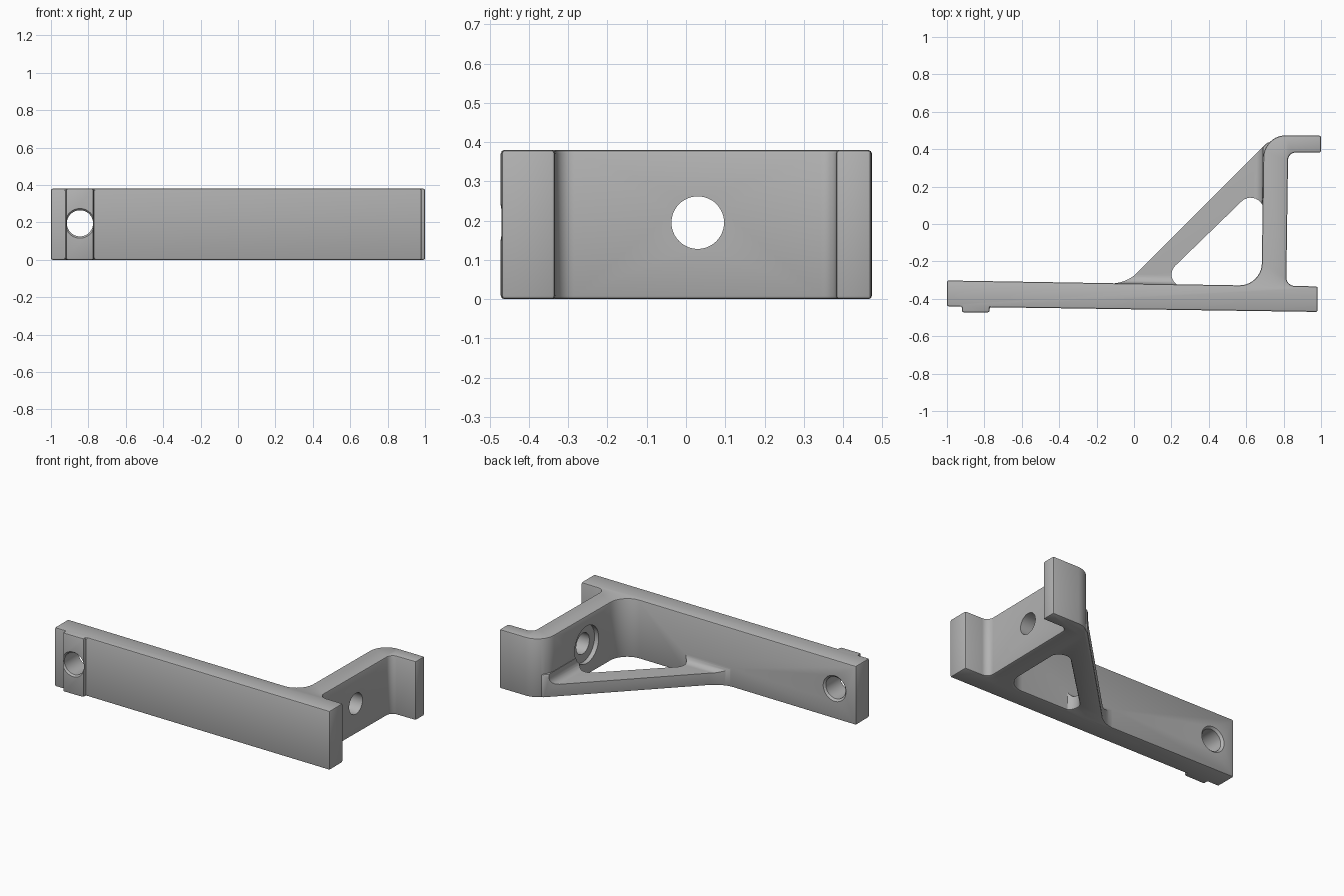
import bpy, bmesh, math
from mathutils import Vector

old = bpy.data.objects.get("Cube")
if old:
    bpy.data.objects.remove(old, do_unlink=True)

HEIGHT = 0.38
MID = 0.195

grey = bpy.data.materials.new("plain grey")
grey.use_nodes = True
grey.diffuse_color = (0.45, 0.45, 0.45, 1)
grey.node_tree.nodes["Principled BSDF"].inputs["Base Color"].default_value = (0.45, 0.45, 0.45, 1)


def rounded(points, steps=10):
    """Outline from (x, y, radius) corners."""
    out = []
    for i, (x, y, r) in enumerate(points):
        p = Vector((x, y))
        if r == 0:
            out.append(p)
            continue
        a = (Vector(points[i - 1][:2]) - p).normalized()
        b = (Vector(points[(i + 1) % len(points)][:2]) - p).normalized()
        half = a.angle(b) / 2
        centre = p + (a + b).normalized() * r / math.sin(half)
        start = p + a * r / math.tan(half) - centre
        end = p + b * r / math.tan(half) - centre
        sweep = math.pi - 2 * half
        for k in range(steps + 1):
            t = k / steps
            v = start * math.sin((1 - t) * sweep) + end * math.sin(t * sweep)
            out.append(centre + v / math.sin(sweep))
    return out


def prism(name, points, z0, z1):
    bm = bmesh.new()
    base = bm.faces.new([bm.verts.new((p.x, p.y, z0)) for p in rounded(points)])
    top = bmesh.ops.extrude_face_region(bm, geom=[base])["geom"]
    bmesh.ops.translate(bm, vec=(0, 0, z1 - z0),
                        verts=[v for v in top if isinstance(v, bmesh.types.BMVert)])
    bmesh.ops.recalc_face_normals(bm, faces=bm.faces)
    mesh = bpy.data.meshes.new(name)
    bm.to_mesh(mesh)
    bm.free()
    mesh.materials.append(grey)
    obj = bpy.data.objects.new(name, mesh)
    bpy.context.collection.objects.link(obj)
    return obj


def apply(obj, mod):
    bpy.context.view_layer.objects.active = obj
    bpy.ops.object.modifier_apply(modifier=mod.name)


def bevel(obj, width, segments):
    mod = obj.modifiers.new("edge", "BEVEL")
    mod.width, mod.segments = width, segments
    mod.limit_method, mod.angle_limit = "ANGLE", math.radians(30)
    apply(obj, mod)


def combine(obj, other, operation):
    mod = obj.modifiers.new("combine", "BOOLEAN")
    mod.operation, mod.object, mod.solver = operation, other, "EXACT"
    apply(obj, mod)
    bpy.data.objects.remove(other, do_unlink=True)


def drill(obj, centre, radius, depth, axis, radius2=None):
    """Cylinder or cone cut along x or y, centred on a point."""
    rot = (0, math.pi / 2, 0) if axis == "x" else (-math.pi / 2, 0, 0)
    bpy.ops.mesh.primitive_cone_add(vertices=48, radius1=radius,
                                    radius2=radius if radius2 is None else radius2,
                                    depth=depth, location=centre, rotation=rot)
    combine(obj, bpy.context.object, "DIFFERENCE")


# Full-height body: long bar with locating pad, upright web, rear flange
body = prism("bracket", [
    (-1, -0.44, 0), (-0.92, -0.44, 0), (-0.92, -0.472, 0), (-0.772, -0.472, 0),
    (-0.772, -0.445, 0), (0.982, -0.47, 0), (0.982, -0.334, 0),
    (0.814, -0.33, 0.045), (0.824, 0.382, 0.04), (1, 0.382, 0), (1, 0.472, 0),
    (0.693, 0.475, 0.12), (0.682, -0.33, 0.12), (-1, -0.302, 0)], 0, HEIGHT)
bevel(body, 0.009, 2)

# Low diagonal brace with a triangular window
brace = prism("brace", [
    (-0.2, -0.37, 0), (0.74, -0.37, 0), (0.74, 0.3, 0), (0.735, 0.437, 0),
    (0.715, 0.437, 0), (-0.04, -0.318, 0.2), (-0.2, -0.318, 0)], 0, 0.15)
window = prism("window_cutter", [
    (0.105, -0.335, 0.065), (0.694, -0.335, 0.12), (0.694, 0.236, 0.07)], -0.1, 0.3)
combine(brace, window, "DIFFERENCE")
bevel(brace, 0.009, 2)

# Lower the brace top, leaving fillets along the bar and the web
relief = prism("relief_cutter", [
    (-0.6, -0.309, 0), (0.681, -0.33, 0), (0.692, 0.7, 0), (-0.6, 0.7, 0)], 0.08, 0.5)
bevel(relief, 0.045, 6)
combine(brace, relief, "DIFFERENCE")
combine(body, brace, "UNION")

# Bar hole with eased rims
drill(body, (-0.845, -0.4, MID), 0.07, 0.6, "y")
drill(body, (-0.845, -0.309, MID), 0.07, 0.016, "y", 0.086)
drill(body, (-0.845, -0.467, MID), 0.08, 0.012, "y", 0.07)

# Web hole with a shallow counterbore on the brace side
drill(body, (0.75, 0.03, MID), 0.067, 0.5, "x")
drill(body, (0.665, 0.03, MID), 0.12, 0.1, "x")

bpy.ops.object.select_all(action="DESELECT")
body.select_set(True)
bpy.context.view_layer.objects.active = body
bpy.ops.object.shade_smooth_by_angle(angle=math.radians(30))
